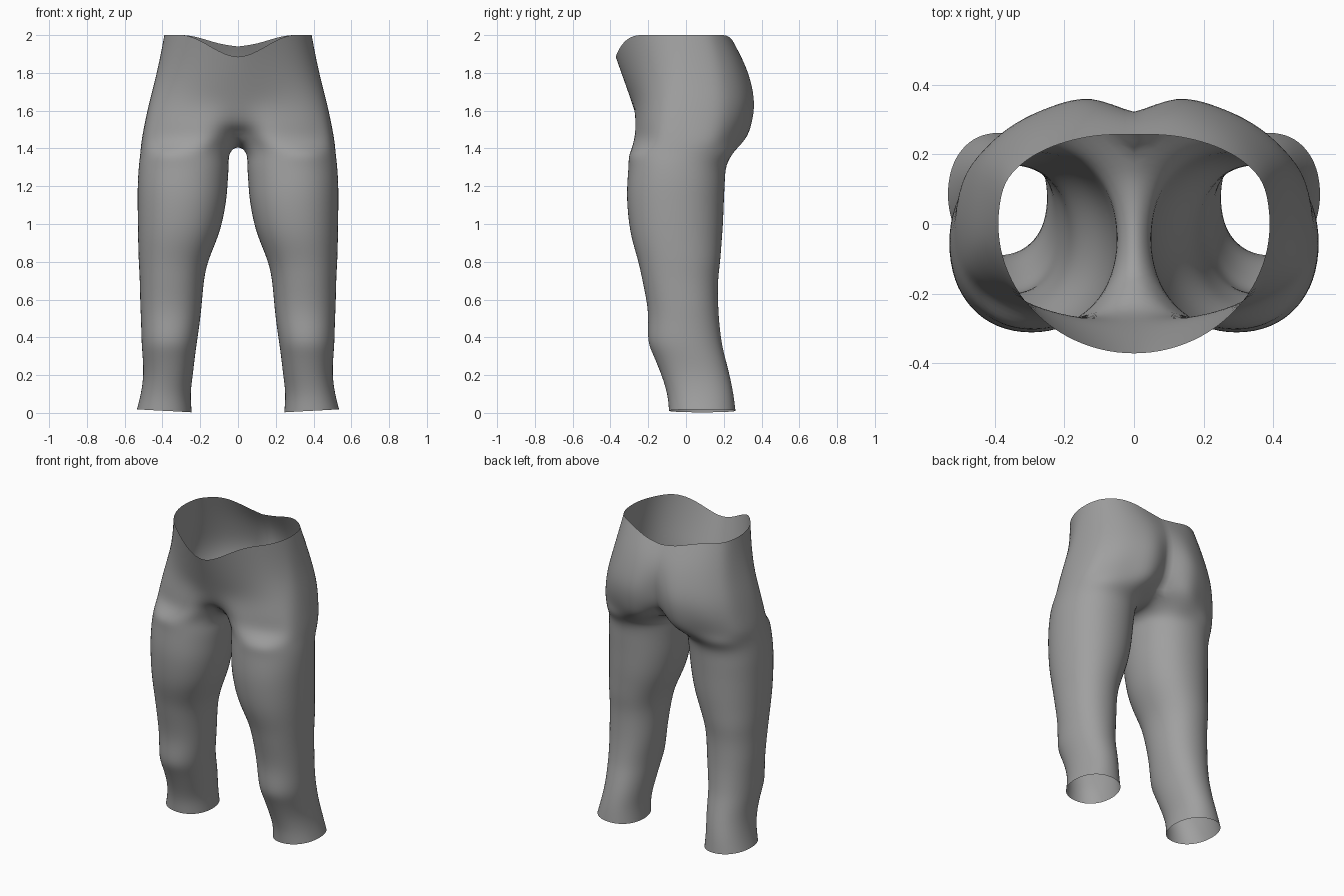
import bpy, bmesh, math
from mathutils import Vector

if "Cube" in bpy.data.objects:
    bpy.data.objects.remove(bpy.data.objects["Cube"])

N, OUT = 16, 13        # columns per leg ring, columns that continue over the hip


def spow(v, p):
    return math.copysign(abs(v) ** p, v)


def leg_ring(z, xin, xout, yf, yb):
    """Closed rounded ring; column 0 is front-inner, running over the outside to the back."""
    cx, rx = (xin + xout) / 2, (xout - xin) / 2
    cy, ry = (yf + yb) / 2, (yb - yf) / 2
    pts = []
    for j in range(N):
        a = math.radians(225 + 22.5 * j)
        tilt = 0.008 * (1 + math.cos(a)) if z < 0.05 else 0
        pts.append(Vector((cx + rx * spow(math.cos(a), 0.93),
                           cy + ry * spow(math.sin(a), 0.93), z + tilt)))
    return pts


def hip_arc(zf, zs, zb, X, A, yf, B, yb, p):
    """Half section from the front seam round the side to the back seam."""
    pts = []
    for j in range(OUT):
        t = math.pi * j / (OUT - 1)
        s, c = math.sin(t), math.cos(t)
        x = X * s if 0 < j < OUT - 1 else 0.0
        if c > 0:      # front, with groin notch
            y = -A * c ** p + (A + yf) * math.exp(-(x / 0.10) ** 2)
        else:          # back, with cleft
            y = B * abs(c) ** 0.72 - (B - yb) * math.exp(-(x / 0.08) ** 2)
        k = min(1, 1.3 * s)
        k = k * k * (3 - 2 * k)
        z0 = zf if c > 0 else zb
        pts.append(Vector((x, y, z0 + (zs - z0) * k)))
    return pts


# Leg rings: height, inner x, outer x, front y, back y
legs = [
    (0.003, 0.245, 0.535, -0.09, 0.262), (0.10, 0.25, 0.515, -0.10, 0.25),
    (0.20, 0.24, 0.502, -0.13, 0.23), (0.30, 0.228, 0.505, -0.17, 0.205),
    (0.38, 0.217, 0.51, -0.198, 0.188), (0.48, 0.203, 0.513, -0.20, 0.176),
    (0.58, 0.192, 0.517, -0.207, 0.17), (0.70, 0.18, 0.52, -0.23, 0.17),
    (0.80, 0.158, 0.525, -0.252, 0.18), (0.90, 0.12, 0.528, -0.28, 0.188),
    (1.00, 0.087, 0.53, -0.30, 0.195), (1.12, 0.064, 0.531, -0.311, 0.20),
    (1.22, 0.055, 0.53, -0.31, 0.205), (1.31, 0.05, 0.524, -0.304, 0.215),
    (1.375, 0.042, 0.517, -0.297, 0.25),
]
# Hip arcs: front z, side z, back z, half width, front depth, front seam y,
# back depth, back seam y, front roundness
hips = [
    (1.465, 1.44, 1.45, 0.51, 0.292, -0.16, 0.322, 0.20, 0.65),
    (1.53, 1.53, 1.53, 0.494, 0.282, -0.24, 0.358, 0.28, 0.70),
    (1.62, 1.64, 1.64, 0.47, 0.282, -0.28, 0.375, 0.315, 0.80),
    (1.71, 1.76, 1.75, 0.44, 0.31, -0.31, 0.355, 0.322, 0.95),
    (1.80, 1.88, 1.85, 0.413, 0.342, -0.342, 0.315, 0.30, 1.0),
    (1.885, 2.0, 1.94, 0.39, 0.372, -0.372, 0.262, 0.258, 1.0),
]
rings = [leg_ring(*r) for r in legs] + [hip_arc(*r) for r in hips]
# Crotch seam closes the first hip arc, running back to front on the centre line
nleg = len(legs)
rings[nleg] += [Vector(p) for p in ((0, 0.12, 1.413), (0, 0.02, 1.405), (0, -0.085, 1.422))]

# Half shell: legs as tubes, hips as open strips
bm = bmesh.new()
crease = bm.edges.layers.float.new("crease_edge")
rows = [[bm.verts.new(p) for p in r] for r in rings]
for i in range(len(rows) - 1):
    a, b = rows[i], rows[i + 1]
    for j in range(N if i < nleg else OUT - 1):
        k = (j + 1) % N
        bm.faces.new((a[j], a[k], b[k], b[j]))
# Sharp cleft at the back seam
for i in range(nleg, len(rows) - 1):
    e = bm.edges.get((rows[i][OUT - 1], rows[i + 1][OUT - 1]))
    e[crease] = 0.8
mesh = bpy.data.meshes.new("trousers")
bm.to_mesh(mesh)
bm.free()
trousers = bpy.data.objects.new("trousers", mesh)
bpy.context.collection.objects.link(trousers)

mirror = trousers.modifiers.new("mirror", 'MIRROR')
mirror.use_clip = True
mirror.merge_threshold = 0.0005
sub = trousers.modifiers.new("smooth", 'SUBSURF')
sub.levels = sub.render_levels = 2

# Push the cage outward until the smoothed surface passes through the sections
targets = [p.copy() for r in rings for p in r]
for _ in range(5):
    dg = bpy.context.evaluated_depsgraph_get()
    ev = trousers.evaluated_get(dg)
    em = ev.to_mesh()
    got = [em.vertices[i].co.copy() for i in range(len(targets))]
    ev.to_mesh_clear()
    for v, t, g in zip(mesh.vertices, targets, got):
        d = t - g
        if d.length < 0.06:
            v.co += d * 0.8
        if t.x == 0:
            v.co.x = 0
    mesh.update()
    trousers.update_tag()
    bpy.context.view_layer.update()

for f in mesh.polygons:
    f.use_smooth = True
grey = bpy.data.materials.new("grey cloth")
grey.diffuse_color = (0.35, 0.35, 0.35, 1)
grey.use_nodes = True
grey.node_tree.nodes["Principled BSDF"].inputs["Base Color"].default_value = grey.diffuse_color
mesh.materials.append(grey)
